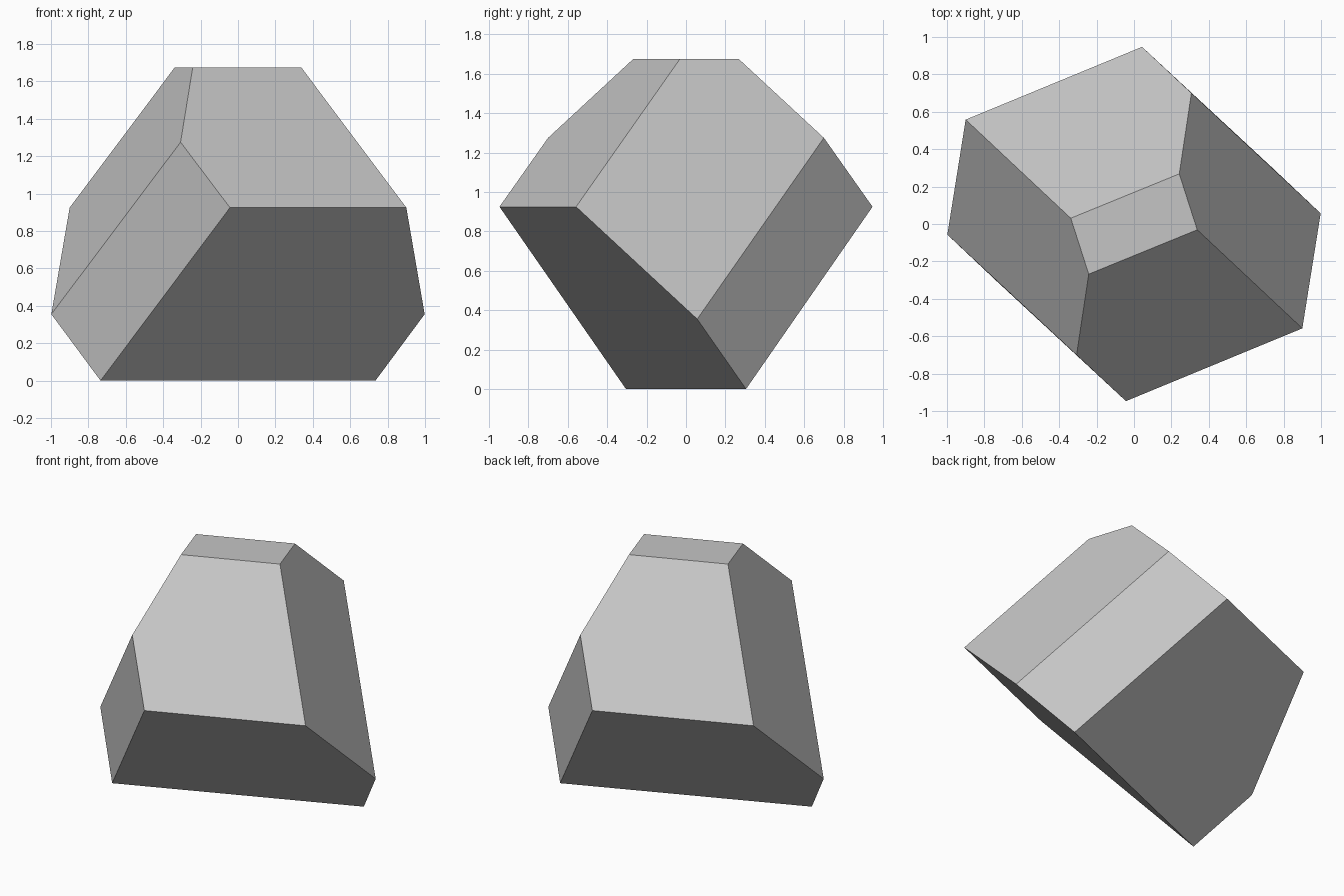
import bpy
import bmesh
import math

cube = bpy.data.objects.get("Cube")
if cube:
    bpy.data.objects.remove(cube, do_unlink=True)

# Plain grey stone
grey = bpy.data.materials.new("light_grey")
grey.use_nodes = True
colour = (0.56, 0.56, 0.56, 1.0)
grey.diffuse_color = colour
bsdf = next(n for n in grey.node_tree.nodes if n.type == "BSDF_PRINCIPLED")
bsdf.inputs["Base Color"].default_value = colour

# Half of the corners; the rest follow from a half turn about z
half_corners = [
    (-0.735, -0.305, 0.0),     # bottom ridge
    (-0.998, -0.057, 0.355),   # low side corner
    (-0.90, 0.558, 0.925),     # shoulder corners
    (-0.043, -0.947, 0.925),
    (-0.307, -0.70, 1.275),    # high side corner
    (-0.338, 0.031, 1.675),    # top plate
    (-0.242, -0.268, 1.675),
]

bm = bmesh.new()
for x, y, z in half_corners:
    for turn in (1, -1):
        bm.verts.new((turn * x, turn * y, z))

# Wrap the corners, then merge coplanar triangles into flat facets
bmesh.ops.convex_hull(bm, input=bm.verts[:])
bmesh.ops.dissolve_limit(bm, angle_limit=math.radians(4),
                         verts=bm.verts[:], edges=bm.edges[:])
bmesh.ops.recalc_face_normals(bm, faces=bm.faces[:])

mesh = bpy.data.meshes.new("faceted_rock")
bm.to_mesh(mesh)
bm.free()
mesh.materials.append(grey)
rock = bpy.data.objects.new("faceted_rock", mesh)
bpy.context.collection.objects.link(rock)
